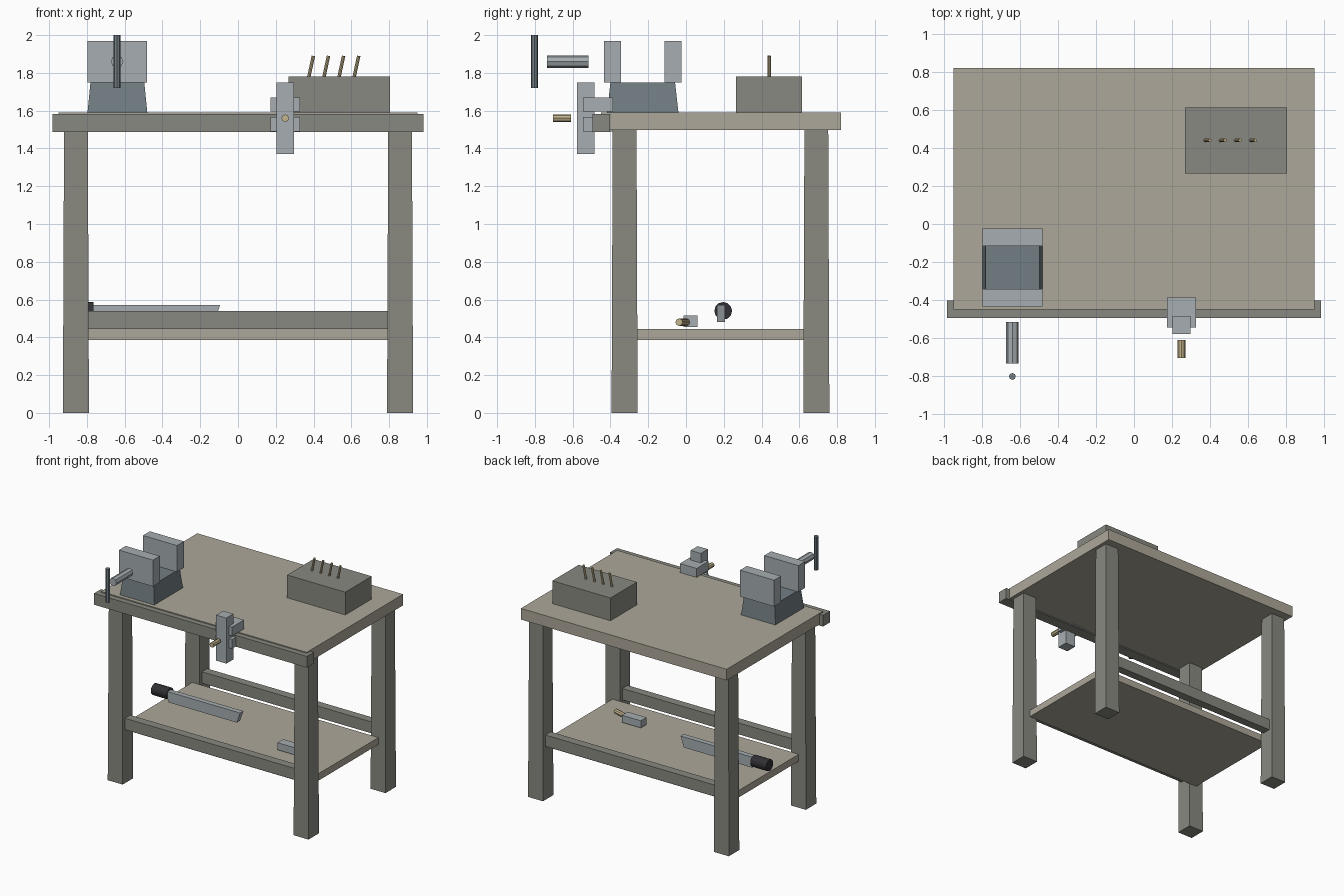
import bpy, bmesh
from mathutils import Vector

if "Cube" in bpy.data.objects:
    bpy.data.objects.remove(bpy.data.objects["Cube"])

def mat(name, r, g, b):
    m = bpy.data.materials.new(name)
    m.diffuse_color = (r, g, b, 1)
    m.use_nodes = True
    m.node_tree.nodes["Principled BSDF"].inputs["Base Color"].default_value = m.diffuse_color
    return m

TOP = mat("pale_wood", 0.42, 0.39, 0.32)
FRAME = mat("grey_wood", 0.25, 0.25, 0.22)
STEEL = mat("steel", 0.38, 0.42, 0.44)
IRON = mat("cast_iron", 0.17, 0.21, 0.23)
BRASS = mat("handle_wood", 0.55, 0.46, 0.27)
DARK = mat("dark_grip", 0.03, 0.03, 0.035)

def finish(bm, name, m):
    me = bpy.data.meshes.new(name)
    bm.to_mesh(me)
    bm.free()
    me.materials.append(m)
    ob = bpy.data.objects.new(name, me)
    bpy.context.collection.objects.link(ob)
    return ob

def box(name, x, y, z, m, inset=(0, 0)):
    """Box from (min, max) ranges; inset narrows the top (negative: the bottom)."""
    bm = bmesh.new()
    bmesh.ops.create_cube(bm, size=1)
    for v in bm.verts:
        top = v.co.z > 0
        p = [r[0] if c < 0 else r[1] for c, r in zip(v.co, (x, y, z))]
        for i in (0, 1):
            d = inset[i] if top else 0
            if inset[i] < 0:
                d = 0 if top else -inset[i]
            p[i] -= d if v.co[i] > 0 else -d
        v.co = p
    return finish(bm, name, m)

def rod(name, a, b, r, m, sides=8, r2=None):
    """Cylinder running from point a to point b."""
    a, b = Vector(a), Vector(b)
    bm = bmesh.new()
    bmesh.ops.create_cone(bm, cap_ends=True, segments=sides, radius1=r,
                          radius2=r2 or r, depth=(b - a).length)
    q = (b - a).to_track_quat('Z', 'Y')
    for v in bm.verts:
        v.co = q @ v.co + (a + b) / 2
    return finish(bm, name, m)

# bench top and front rail
box("bench_top", (-.95, .95), (-.45, .82), (1.497, 1.59), TOP)
box("front_rail", (-.983, .983), (-.495, -.403), (1.488, 1.582), FRAME)

# tapered legs
for sx, side in ((-1, "left"), (1, "right")):
    for cy, end in ((-.325, "front"), (.69, "back")):
        cx = sx * .858
        box(f"{end}_{side}_leg", (cx - .069, cx + .069), (cy - .069, cy + .069),
            (0, 1.497), FRAME, (.006, .006))

# lower shelf and stretchers
box("shelf", (-.86, .86), (-.26, .625), (.387, .445), TOP)
for cy, end in ((-.325, "front"), (.69, "back")):
    box(f"{end}_stretcher", (-.80, .80), (cy - .035, cy + .035), (.445, .54), FRAME)

# bench vise
box("vise_base", (-.797, -.48), (-.418, -.04), (1.588, 1.75), IRON, (.016, .018))
box("vise_front_jaw", (-.797, -.482), (-.433, -.343), (1.75, 1.97), STEEL)
box("vise_back_jaw", (-.797, -.482), (-.115, -.024), (1.75, 1.97), STEEL)
rod("vise_screw", (-.64, -.735, 1.86), (-.64, -.515, 1.86), .033, STEEL)
rod("vise_handle", (-.64, -.802, 1.72), (-.64, -.802, 2.0), .018, IRON)

# clamp on the front edge
box("clamp_bar", (.203, .297), (-.578, -.485), (1.37, 1.75), STEEL)
box("clamp_upper_jaw", (.173, .327), (-.545, -.387), (1.595, 1.67), STEEL)
box("clamp_lower_jaw", (.173, .327), (-.545, -.387), (1.49, 1.567), STEEL)
rod("clamp_handle", (.25, -.704, 1.56), (.25, -.61, 1.56), .02, BRASS)

# tool box with slanted pegs
box("tool_box", (.268, .805), (.265, .613), (1.588, 1.78), FRAME)
for i in range(4):
    x = .372 + .08 * i
    rod(f"tool_peg_{i + 1}", (x, .44, 1.765), (x + .027, .44, 1.89), .009, BRASS)

# saw lying on the shelf
box("saw_blade", (-.785, -.095), (.163, .206), (.482, .57), STEEL, (-.03, 0))
rod("saw_grip", (-.91, .197, .54), (-.765, .197, .54), .047, DARK, 12)

# chisel lying on the shelf
box("chisel_block", (.375, .55), (-.014, .061), (.456, .516), STEEL)
rod("chisel_handle", (.54, .003, .48), (.675, -.037, .48), .02, BRASS)
